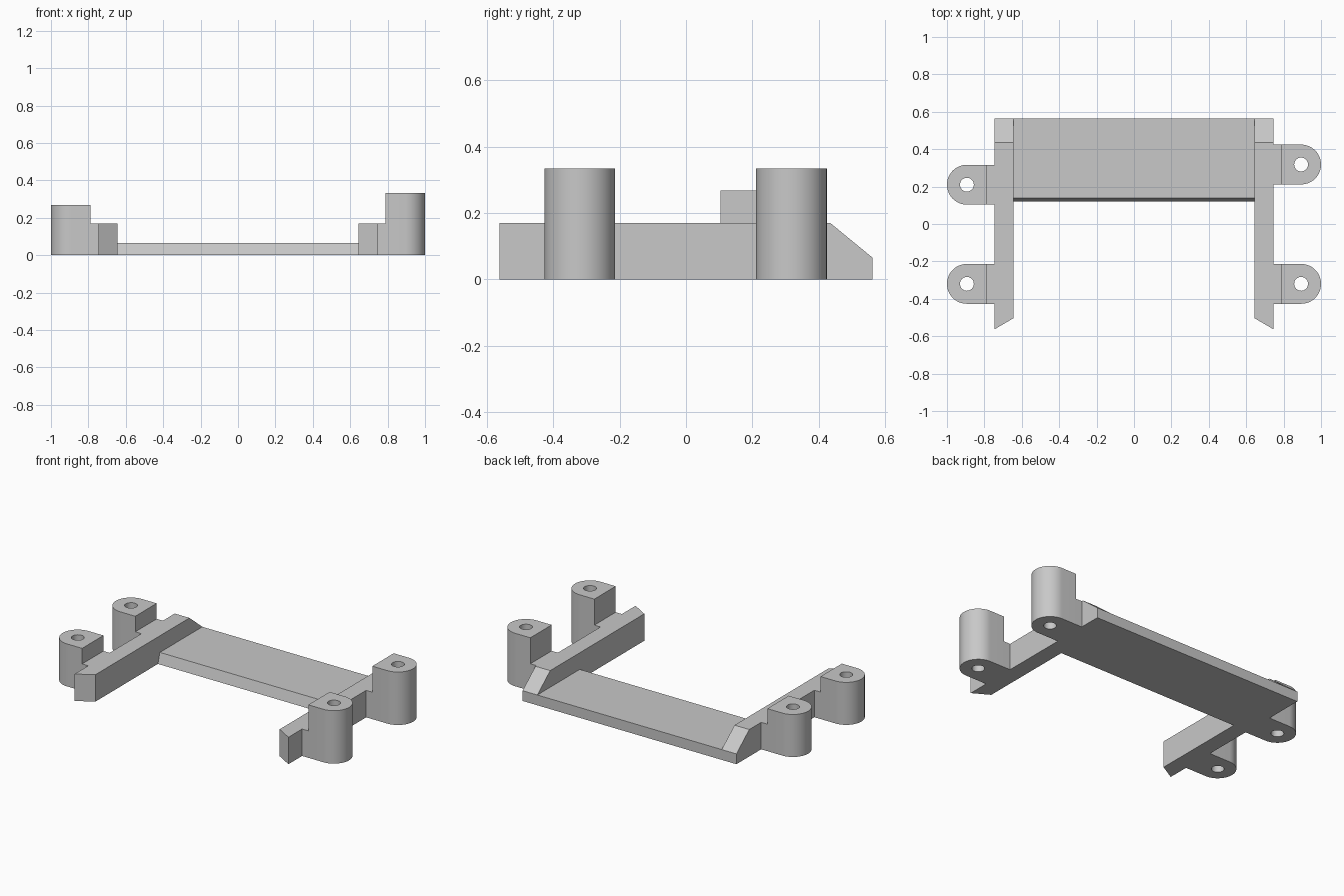
import bpy, bmesh
from math import sin, cos, pi
from mathutils import Vector

cube = bpy.data.objects.get("Cube")
if cube:
    bpy.data.objects.remove(cube, do_unlink=True)

grey = bpy.data.materials.new("plain_grey")
grey.use_nodes = True
grey.diffuse_color = (0.58, 0.58, 0.58, 1)
grey.node_tree.nodes["Principled BSDF"].inputs["Base Color"].default_value = grey.diffuse_color

RAIL_IN, RAIL_OUT = 0.643, 0.746
RAIL_TOP, PLATE_TOP = 0.17, 0.065
HALF_DEPTH = 0.563
BOSS_R, HOLE_R, BOSS_FLAT = 0.1065, 0.037, 0.789
BOSS_X = 1 - BOSS_R


def finish(name, bm, smooth=False):
    bmesh.ops.recalc_face_normals(bm, faces=bm.faces)
    mesh = bpy.data.meshes.new(name)
    bm.to_mesh(mesh)
    bm.free()
    mesh.materials.append(grey)
    obj = bpy.data.objects.new(name, mesh)
    bpy.context.collection.objects.link(obj)
    if smooth:
        bpy.ops.object.select_all(action='DESELECT')
        obj.select_set(True)
        bpy.context.view_layer.objects.active = obj
        bpy.ops.object.shade_smooth_by_angle(angle=pi / 6)
    return obj


def extrude(bm, faces, vector):
    result = bmesh.ops.extrude_face_region(bm, geom=faces)
    verts = [v for v in result["geom"] if isinstance(v, bmesh.types.BMVert)]
    bmesh.ops.translate(bm, verts=verts, vec=vector)


def side_profile(x0, x1, points):
    """Extrude a (y, z) outline from x0 to x1."""
    bm = bmesh.new()
    face = bm.faces.new([bm.verts.new((x0, y, z)) for y, z in points])
    extrude(bm, [face], Vector((x1 - x0, 0, 0)))
    return bm


def boss(name, side, y, height):
    """Upright D-shaped post with a screw hole through it."""
    bm = bmesh.new()
    arc = [(BOSS_X + BOSS_R * cos(a), BOSS_R * sin(a))
           for a in (-pi / 2 + pi * i / 32 for i in range(33))]
    outer = [(BOSS_FLAT, -BOSS_R)] + arc + [(BOSS_FLAT, BOSS_R)]
    hole = [(BOSS_X + HOLE_R * cos(2 * pi * i / 32), HOLE_R * sin(2 * pi * i / 32))
            for i in range(32)]
    edges = []
    for loop in (outer, hole):
        verts = [bm.verts.new((side * px, y + py, 0)) for px, py in loop]
        edges += [bm.edges.new((verts[i - 1], verts[i])) for i in range(len(verts))]
    bmesh.ops.triangle_fill(bm, edges=edges, use_beauty=True, normal=(0, 0, 1))
    extrude(bm, list(bm.faces), Vector((0, 0, height)))
    finish(name, bm, smooth=True)


# Cross plate with a leaning front edge
finish("cross_plate", side_profile(-RAIL_IN, RAIL_IN, [
    (0.12, 0), (HALF_DEPTH, 0), (HALF_DEPTH, PLATE_TOP), (0.14, PLATE_TOP)]))

# Side rails, screw posts and the low webs joining them
for label, side, rows, height in (("left", 1, (-0.32, 0.318), 0.334),
                                  ("right", -1, (-0.32, 0.21), 0.268)):
    rail = side_profile(side * RAIL_IN, side * RAIL_OUT, [
        (-HALF_DEPTH, 0), (HALF_DEPTH, 0), (HALF_DEPTH, PLATE_TOP),
        (0.435, RAIL_TOP), (-HALF_DEPTH, RAIL_TOP)])
    # Angled front tip
    for v in rail.verts:
        if v.co.y < 0 and abs(v.co.x) < RAIL_IN + 0.01:
            v.co.y += 0.06
    finish(label + "_rail", rail)

    for place, y in zip(("front", "back"), rows):
        boss(f"{label}_{place}_post", side, y, height)
        finish(f"{label}_{place}_web", side_profile(side * RAIL_OUT, side * BOSS_FLAT, [
            (y - BOSS_R, 0), (y + BOSS_R, 0),
            (y + BOSS_R, RAIL_TOP), (y - BOSS_R, RAIL_TOP)]))
